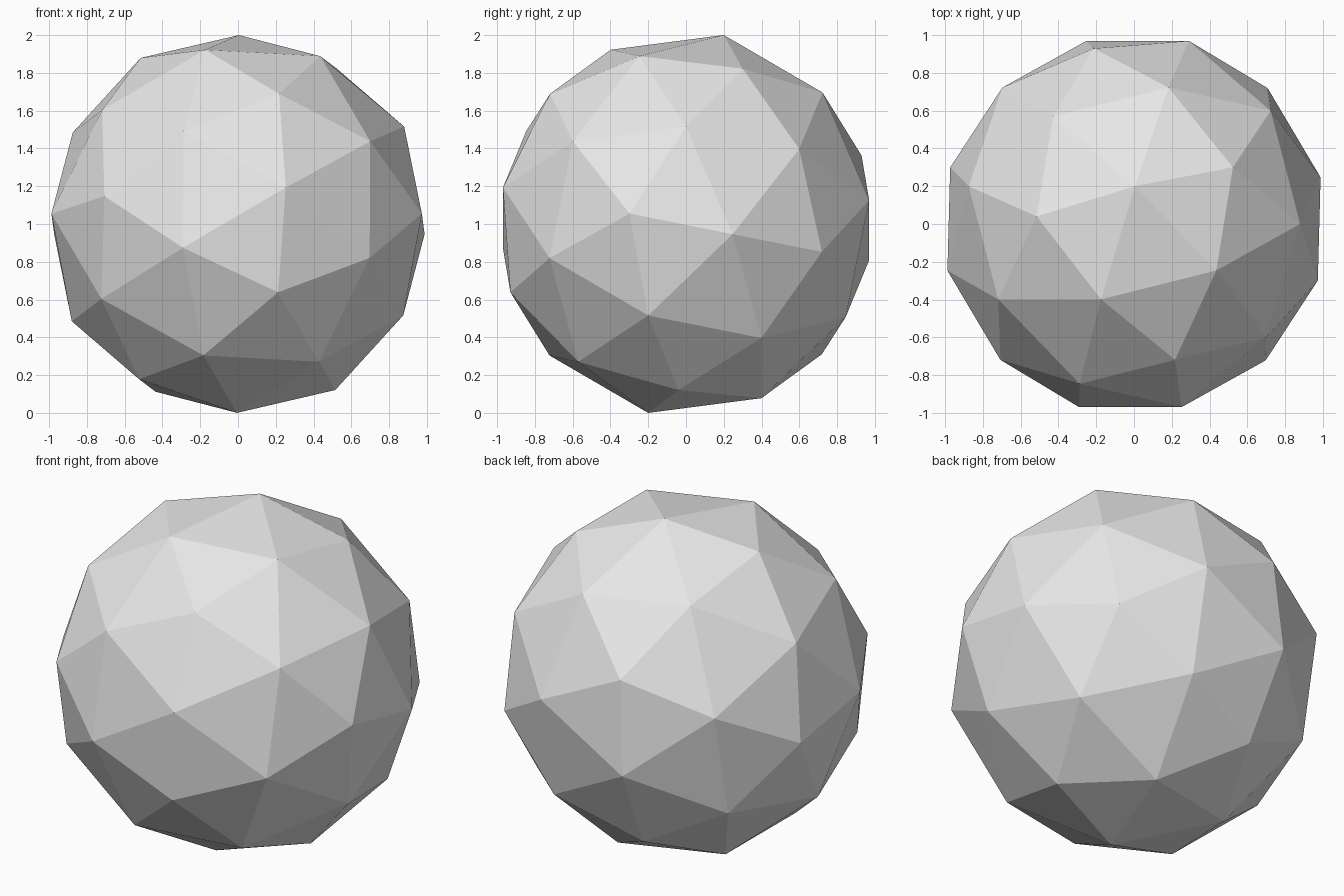
import bpy
import bmesh
from mathutils import Matrix, Vector

cube = bpy.data.objects.get("Cube")
if cube:
    bpy.data.objects.remove(cube, do_unlink=True)

RADIUS = 1.02


def frame(axis, side):
    """Orthonormal frame from an edge-midpoint axis and the edge direction."""
    a = axis.normalized()
    s = (side - a * side.dot(a)).normalized()
    return Matrix((s, a.cross(s), a)).transposed()


# Plain grey material
grey = bpy.data.materials.new("light_grey")
grey.use_nodes = True
colour = (0.8, 0.8, 0.8, 1.0)
grey.diffuse_color = colour
grey.node_tree.nodes["Principled BSDF"].inputs["Base Color"].default_value = colour

# Faceted ball: an icosphere tilted so that an edge midpoint is uppermost
bm = bmesh.new()
bmesh.ops.create_icosphere(bm, subdivisions=1, radius=1.0)
pole = max(bm.verts, key=lambda v: v.co.z)
start = pole.co.copy()
end = pole.link_edges[0].other_vert(pole).co.copy()
bm.clear()

bmesh.ops.create_icosphere(bm, subdivisions=2, radius=RADIUS)
source = frame(start + end, end - start)
target = frame(Vector((0.005, 0.2, 1.0)), Vector((0.985, 0.245, -0.06)))
bmesh.ops.transform(bm, matrix=(target @ source.transposed()).to_4x4(), verts=bm.verts)

# Rest the ball on the ground
lowest = min(v.co.z for v in bm.verts)
bmesh.ops.translate(bm, vec=(0, 0, -lowest), verts=bm.verts)
for face in bm.faces:
    face.smooth = False

mesh = bpy.data.meshes.new("faceted_ball")
bm.to_mesh(mesh)
bm.free()
mesh.materials.append(grey)
ball = bpy.data.objects.new("faceted_ball", mesh)
bpy.context.collection.objects.link(ball)
